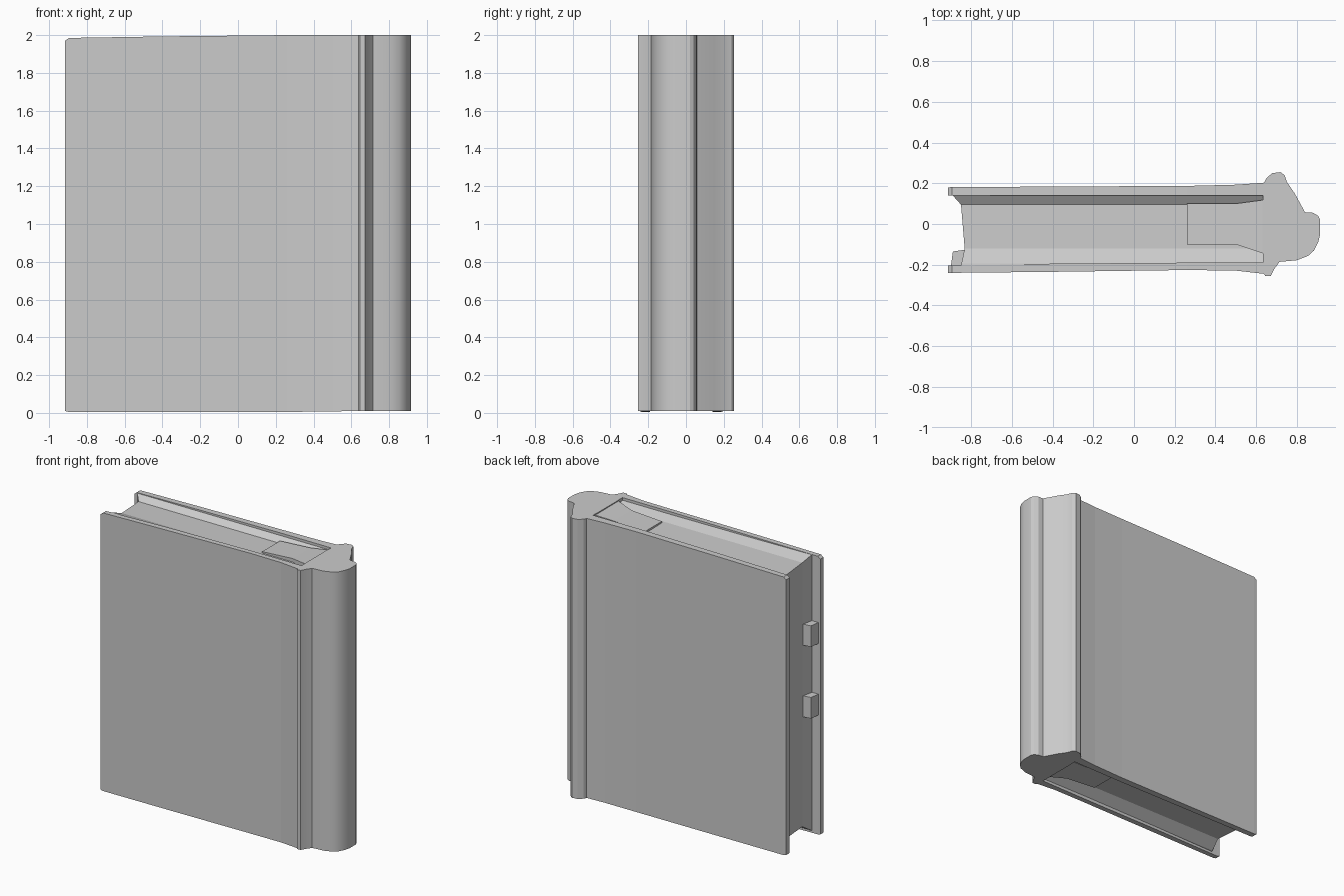
import bpy, bmesh

if "Cube" in bpy.data.objects:
    bpy.data.objects.remove(bpy.data.objects["Cube"])

def finish(bm, name, smooth=False):
    bmesh.ops.recalc_face_normals(bm, faces=bm.faces)
    me = bpy.data.meshes.new(name)
    bm.to_mesh(me)
    bm.free()
    ob = bpy.data.objects.new(name, me)
    bpy.context.collection.objects.link(ob)
    if smooth:
        bpy.context.view_layer.objects.active = ob
        ob.select_set(True)
        bpy.ops.object.shade_smooth_by_angle(angle=0.4)
        ob.select_set(False)
    return ob

def loft(rings, name, smooth=False):
    """Skin a stack of equal-length point rings and cap both ends."""
    bm = bmesh.new()
    vs = [[bm.verts.new(p) for p in r] for r in rings]
    n = len(rings[0])
    for a, b in zip(vs, vs[1:]):
        for i in range(n):
            j = (i + 1) % n
            bm.faces.new((a[i], a[j], b[j], b[i]))
    bm.faces.new(vs[0])
    bm.faces.new(vs[-1])
    return finish(bm, name, smooth)

def prism(profile, z0, z1, name, smooth=False):
    return loft([[(x, y, z) for x, y in profile] for z in (z0, z1)], name, smooth)

def rect(y, x0, x1, z0, z1):
    return [(x0, y, z0), (x1, y, z0), (x1, y, z1), (x0, y, z1)]

def cover(stations, name):
    """Board lofted along x; each station is x, outer y, inner y, bottom, top."""
    loft([[(x, yo, z0), (x, yi, z0), (x, yi, z1), (x, yo, z1)]
          for x, yo, yi, z0, z1 in stations], name)

# boards, slightly rounded at the top outer corner and flaring at the hinge
cover([(-.915, -.240, -.205, .01, 1.97), (-.895, -.240, -.205, .005, 1.985),
       (-.4, -.235, -.195, .005, 1.993), (.26, -.226, -.19, .005, 2),
       (.5, -.229, -.19, .008, 2), (.64, -.245, -.19, .01, 2)], "front_cover")
cover([(-.915, .180, .140, .01, 1.97), (-.895, .181, .140, .005, 1.985),
       (-.4, .184, .14, .005, 1.993), (.26, .187, .14, .005, 2),
       (.5, .193, .14, .008, 2), (.64, .203, .14, .01, 2)], "back_cover")

# page block: shallow trough on top and bottom, set back at the fore edge
loft([rect(-.21, -.85, .66, .02, 1.985), rect(-.195, -.848, .66, .025, 1.983),
      rect(-.12, -.832, .66, .075, 1.955), rect(.095, -.85, .66, .075, 1.95),
      rect(.145, -.895, .66, .02, 1.985)], "pages")

# rounded spine with hinge ridges on both sides
spine = [(.632, .10), (.64, .205), (.65, .225), (.68, .25), (.72, .255), (.74, .24),
         (.752, .205), (.79, .15), (.84, .058), (.88, .055), (.905, .04), (.915, .02),
         (.915, -.05), (.905, -.09), (.885, -.13), (.855, -.157), (.80, -.178),
         (.715, -.186), (.69, -.22), (.672, -.255), (.645, -.255), (.635, -.24),
         (.632, -.12)]
prism(spine, .01, 2, "spine", True)

# raised page ends near the spine, top and bottom
for name, base, lo, hi in (("top_headband", 1.93, 1.965, 1.995),
                           ("bottom_headband", .09, .055, .02)):
    loft([[(.26, -.10, base), (.26, .10, base), (.26, .10, lo), (.26, -.10, lo)],
          [(.5, -.10, base), (.5, .10, base), (.5, .10, (lo + hi) / 2), (.5, -.10, (lo + hi) / 2)],
          [(.65, -.15, base), (.65, .12, base), (.65, .12, hi), (.65, -.15, hi)]], name)

# small clasps on the fore edge, against the front board
for i, z in enumerate((.93, 1.44)):
    prism([(-.82, -.21), (-.90, -.21), (-.89, -.135), (-.82, -.125)],
          z - .075, z + .075, f"clasp_{i + 1}")
